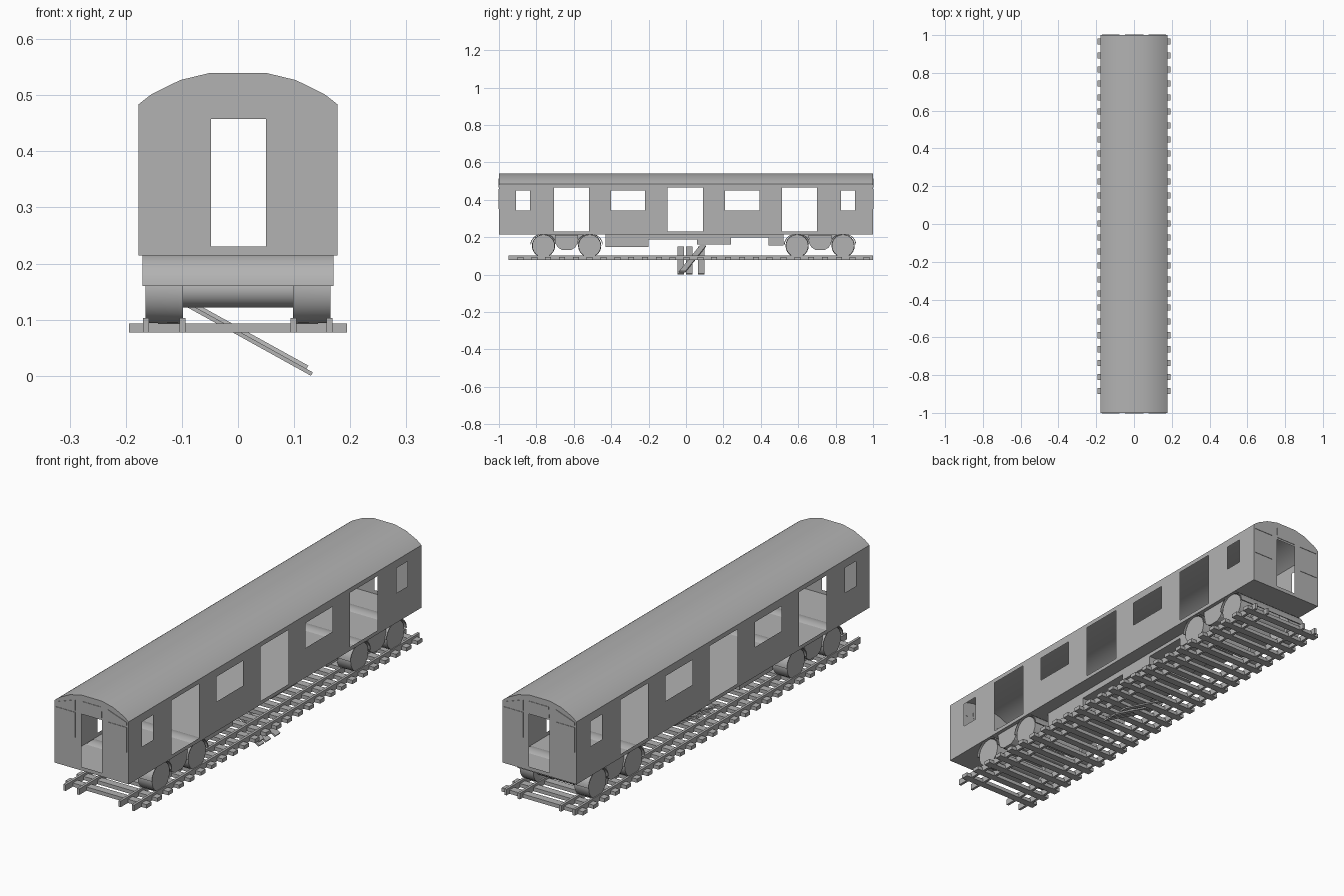
import bpy, bmesh, math
from mathutils import Vector

if "Cube" in bpy.data.objects:
    bpy.data.objects.remove(bpy.data.objects["Cube"])

grey = bpy.data.materials.new("plain grey")
grey.diffuse_color = (0.45, 0.45, 0.45, 1)
grey.use_nodes = True
grey.node_tree.nodes["Principled BSDF"].inputs["Base Color"].default_value = grey.diffuse_color


def make(name, verts, faces, smooth=False, fix=False):
    """Mesh object from points and faces."""
    me = bpy.data.meshes.new(name)
    me.from_pydata([tuple(v) for v in verts], [], faces)
    bm = bmesh.new()
    bm.from_mesh(me)
    bmesh.ops.remove_doubles(bm, verts=bm.verts, dist=1e-5)
    if fix:
        bmesh.ops.recalc_face_normals(bm, faces=bm.faces)
    bm.to_mesh(me)
    bm.free()
    me.materials.append(grey)
    ob = bpy.data.objects.new(name, me)
    bpy.context.scene.collection.objects.link(ob)
    if smooth:
        bpy.ops.object.select_all(action='DESELECT')
        ob.select_set(True)
        bpy.context.view_layer.objects.active = ob
        bpy.ops.object.shade_smooth_by_angle(angle=math.radians(35))
    return ob


def box(name, x0, x1, y0, y1, z0, z1):
    v = [(x, y, z) for x in (x0, x1) for y in (y0, y1) for z in (z0, z1)]
    f = [(0, 1, 3, 2), (4, 6, 7, 5), (0, 4, 5, 1), (2, 3, 7, 6), (0, 2, 6, 4), (1, 5, 7, 3)]
    return make(name, v, f, fix=True)


def prism(name, profile, place, a, b, smooth=False):
    """Closed profile swept from a to b; place(p, q, t) gives the point."""
    n = len(profile)
    v = [place(p, q, t) for t in (a, b) for p, q in profile]
    f = [(i, (i + 1) % n, n + (i + 1) % n, n + i) for i in range(n)]
    f += [tuple(range(n)), tuple(range(n, 2 * n))]
    return make(name, v, f, smooth, fix=True)


def lathe(name, profile, cy, cz, n=24):
    """Revolve (x, radius) pairs about an axle parallel to x."""
    v, f, m = [], [], len(profile)
    for i in range(n):
        a = math.tau * i / n
        v += [(x, cy + r * math.sin(a), cz + r * math.cos(a)) for x, r in profile]
    for i in range(n):
        j = (i + 1) % n
        f += [(i * m + k, i * m + k + 1, j * m + k + 1, j * m + k) for k in range(m - 1)]
    f += [tuple(i * m for i in range(n)), tuple(i * m + m - 1 for i in range(n))]
    return make(name, v, f, True, fix=True)


def wall(name, a0, a1, z0, z1, holes, place, flip):
    """Thin wall sheet with rectangular openings (a0, a1, z0, z1)."""
    us = sorted({a0, a1, *[h[0] for h in holes], *[h[1] for h in holes]})
    zs = sorted({z0, z1, *[h[2] for h in holes], *[h[3] for h in holes]})
    v, f = [], []
    for ua, ub in zip(us, us[1:]):
        for za, zb in zip(zs, zs[1:]):
            u, z = (ua + ub) / 2, (za + zb) / 2
            if any(h[0] < u < h[1] and h[2] < z < h[3] for h in holes):
                continue
            quad = [place(p, q) for p, q in ((ua, za), (ub, za), (ub, zb), (ua, zb))]
            f.append(tuple(range(len(v), len(v) + 4)))
            v += quad[::-1] if flip else quad
    return make(name, v, f)


W, FLOOR, EAVE = 0.177, 0.214, 0.484

# Side walls with doorways and windows
openings = [(-0.707, -0.519, 0.23, 0.465), (-0.10, 0.092, 0.23, 0.465), (0.513, 0.70, 0.23, 0.465),
            (-0.908, -0.834, 0.342, 0.45), (-0.40, -0.22, 0.342, 0.45),
            (0.208, 0.392, 0.342, 0.45), (0.828, 0.904, 0.342, 0.45)]
for s, side in ((1, "right"), (-1, "left")):
    wall(side + "_wall", -1, 1, FLOOR, EAVE, openings, lambda u, z: (s * W, u, z), s < 0)

# Curved roof
roof = [(W, EAVE), (0.154, 0.502), (0.103, 0.527), (0.049, 0.54)]
roof += [(-x, z) for x, z in roof[::-1]]
n = len(roof)
make("roof", [(x, y, z) for y in (-1, 1) for x, z in roof],
     [(i, n + i, n + i + 1, i + 1) for i in range(n - 1)], True)

# Floor
make("floor", [(-W, -1, FLOOR), (-W, 1, FLOOR), (W, 1, FLOOR), (W, -1, FLOOR)], [(0, 1, 2, 3)])

# End walls, gables and flush window plates
top_window = [(0.077, 0.466), (0.169, 0.466), (0.169, 0.48), (0.077, 0.512)]
low_window = [(0.077, 0.35), (0.169, 0.35), (0.169, 0.458), (0.077, 0.458)]
sign_window = [(-0.047, 0.467), (0.05, 0.467), (0.048, 0.514), (-0.045, 0.514)]
for s, end in ((-1, "front"), (1, "back")):
    wall(end + "_wall", -W, W, FLOOR, EAVE, [(-0.048, 0.05, 0.23, 0.458)],
         lambda u, z: (u, s, z), s > 0)
    order = range(n) if s < 0 else range(n - 1, -1, -1)
    make(end + "_gable", [(x, s, z) for x, z in roof], [tuple(order)])
    plates = [("top_window_plate", top_window, 1), ("top_window_plate", top_window, -1),
              ("low_window_plate", low_window, 1), ("low_window_plate", low_window, -1),
              ("centre_window_plate", sign_window, 1)]
    for label, shape, m in plates:
        prism(f"{end}_{label}", [(m * x, z) for x, z in shape],
              lambda p, q, t: (p, t, q), s * 0.999, s * 1.002)

# Equipment boxes below the floor
for i, (y0, y1, z) in enumerate([(-0.43, -0.20, 0.147), (-0.20, 0.06, 0.188), (0.06, 0.24, 0.16),
                                 (0.24, 0.44, 0.198), (0.44, 0.52, 0.155)]):
    box(f"underfloor_box_{i}", -0.115, 0.115, y0, y1, z, FLOOR)

# Bogies: wheels, axles, full-width mudguards and the belly between
AX = 0.154
for name, y0, y1 in (("front", -0.762, -0.515), ("back", 0.594, 0.84)):
    mid = (y0 + y1) / 2
    for y in (y0, y1):
        lathe(name + "_axle", [(-0.11, 0.032), (0.11, 0.032)], y, AX)
        for s in (1, -1):
            lathe(name + "_wheel", [(s * 0.165, 0.02), (s * 0.165, 0.06), (s * 0.107, 0.061),
                                    (s * 0.098, 0.062), (s * 0.11, 0.02)], y, AX)
        arc = [math.pi * k / 16 for k in range(17)]
        ring = [(y + 0.070 * math.cos(a), AX + 0.006 + 0.060 * math.sin(a)) for a in arc]
        ring += [(y + 0.066 * math.cos(a), AX + 0.006 + 0.056 * math.sin(a)) for a in arc[::-1]]
        prism(name + "_mudguard", ring, lambda p, q, t: (t, p, q), -0.17, 0.17, True)
    half = [(0.062, 0.212), (0.058, 0.165), (0.046, 0.145), (0.025, 0.132)]
    belly = [(mid + p, q) for p, q in half] + [(mid - p, q) for p, q in half[::-1]]
    prism(name + "_bogie_belly", belly, lambda p, q, t: (t, p, q), -0.163, 0.163)
    box(name + "_bogie_frame", -0.10, 0.10, y0, y1, 0.165, FLOOR)

# Track: sleepers and four rails
for i in range(26):
    y = -0.885 + i * 0.074
    box(f"sleeper_{i}", -0.194, 0.194, y - 0.016, y + 0.016, 0.077, 0.093)
for x in (-0.164, -0.099, 0.099, 0.163):
    box("rail", x - 0.0055, x + 0.0055, -0.95, 1.0, 0.077, 0.103)


# Loose slanted planks under the middle of the track
def plank(name, a, b, wide, thick):
    a, b = Vector(a), Vector(b)
    w = Vector((0, wide / 2, 0))
    h = Vector((0.48, 0, 0.88)) * thick
    v = [p + i * w + j * h for p in (a, b) for i in (-1, 1) for j in (0, 1)]
    f = [(0, 1, 3, 2), (4, 6, 7, 5), (0, 4, 5, 1), (2, 3, 7, 6), (0, 2, 6, 4), (1, 5, 7, 3)]
    make(name, v, f, fix=True)


for y in (-0.028, 0.018, 0.082):
    plank("loose_plank", (-0.13, y, 0.144), (0.13, y, 0.0), 0.034, 0.007)
plank("cross_plank", (-0.126, 0.09, 0.149), (0.122, -0.02, 0.012), 0.034, 0.007)
